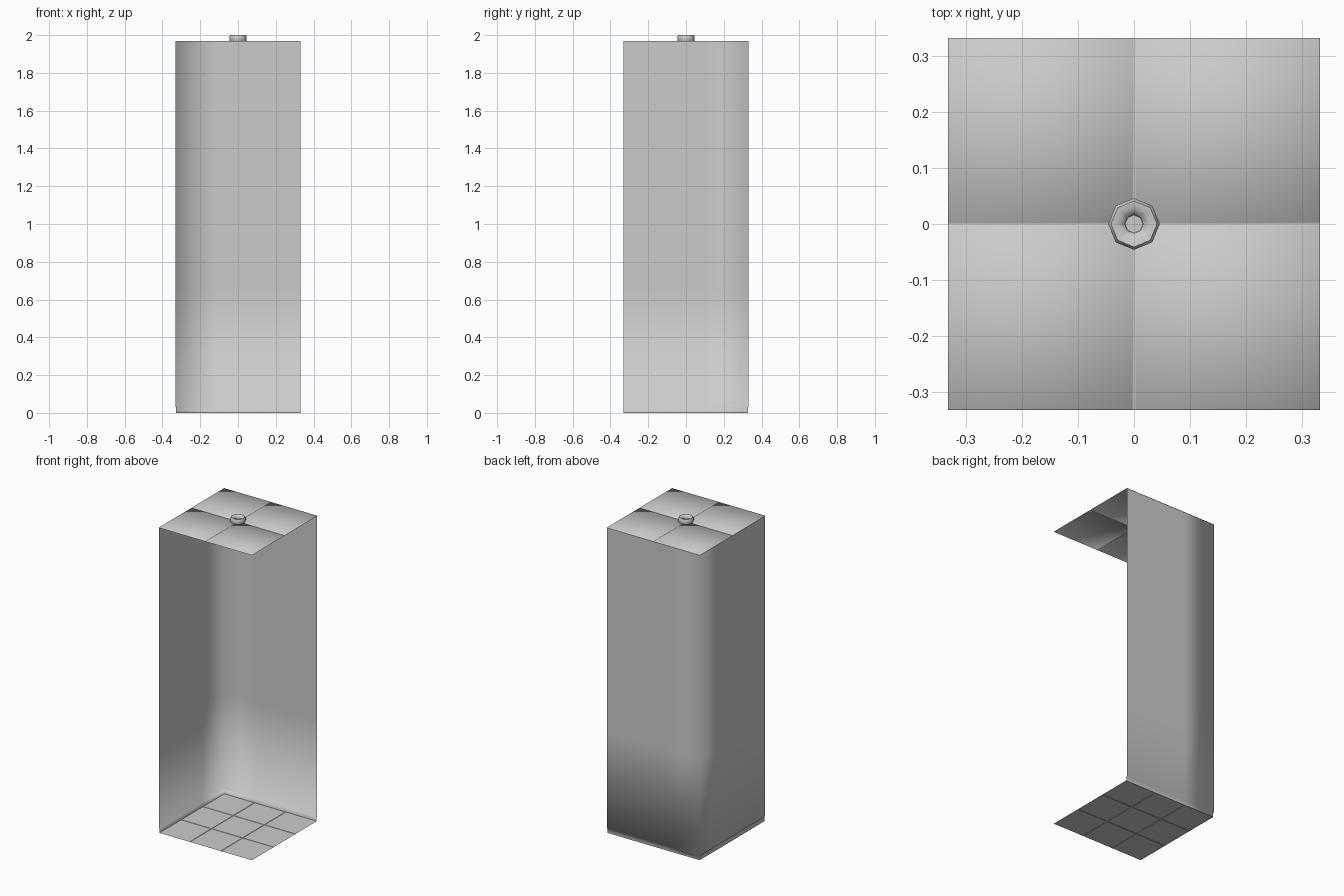
import bpy, bmesh, math

if "Cube" in bpy.data.objects:
    bpy.data.objects.remove(bpy.data.objects["Cube"])

R = 0.332      # half width of the cabin
IN = 0.327     # half width inside the skirting
TOP = 1.97     # ceiling height


def finish(name, bm, smooth=True):
    me = bpy.data.meshes.new(name)
    bm.to_mesh(me)
    bm.free()
    for p in me.polygons:
        p.use_smooth = smooth
    ob = bpy.data.objects.new(name, me)
    bpy.context.collection.objects.link(ob)
    return ob


def sheet(name, rows, smooth=True, closed=False):
    """Skin a list of equally long point rows with quads."""
    bm = bmesh.new()
    grid = [[bm.verts.new(p) for p in row] for row in rows]
    n = len(grid[0])
    for a, b in zip(grid, grid[1:]):
        for i in range(n if closed else n - 1):
            j = (i + 1) % n
            bm.faces.new((a[i], a[j], b[j], b[i]))
    if closed:
        bm.faces.new(grid[-1])
    return finish(name, bm, smooth)


# Back and left walls: one smooth L-shaped sheet with a stepped skirting
def plan(r):
    back = [(R, r), (R / 3, r), (-R / 3, r), (-r, r)]
    left = [(-r, R / 3), (-r, -R / 3), (-r, -R)]
    return back + left


levels = [(0.0, IN), (0.03, IN), (0.032, R), (0.65, R), (1.3, R), (TOP - 0.003, R)]
sheet("walls", [[(x, y, z) for x, y in plan(r)] for z, r in levels])


# Floor: nine tiles divided by fine grooves
cuts = [-IN]
for c in (-R / 3, R / 3):
    cuts += [c - 0.002, c, c + 0.002]
cuts.append(R)
seams = {cuts[2], cuts[5]}
sheet("tiled_floor", [[(x, -y, 0.0 if x in seams or y in seams else 0.003)
                       for x in cuts] for y in reversed(cuts)], smooth=False)

# Ceiling: four panels with a cross groove and a rolled edge
c = [-R, -R + 0.002, -0.004, -0.002, 0.002, 0.004, R - 0.002, R]
low = {-R, -0.002, 0.002, R}
sheet("ceiling", [[(x, y, TOP - (0.003 if x in low or y in low else 0))
                   for x in c] for y in c])

# Octagonal knob with a dished centre
profile = [(0.043, 1.966), (0.046, 1.975), (0.046, 1.993), (0.041, 2.0),
           (0.030, 1.999), (0.017, 1.990), (0.016, 1.984)]
knob = sheet("ceiling_knob",
             [[(r * math.cos(k * math.pi / 4), r * math.sin(k * math.pi / 4), z)
               for k in range(8)] for r, z in profile], closed=True)
bpy.context.view_layer.objects.active = knob
knob.select_set(True)
bpy.ops.object.shade_smooth_by_angle(angle=math.radians(50))
